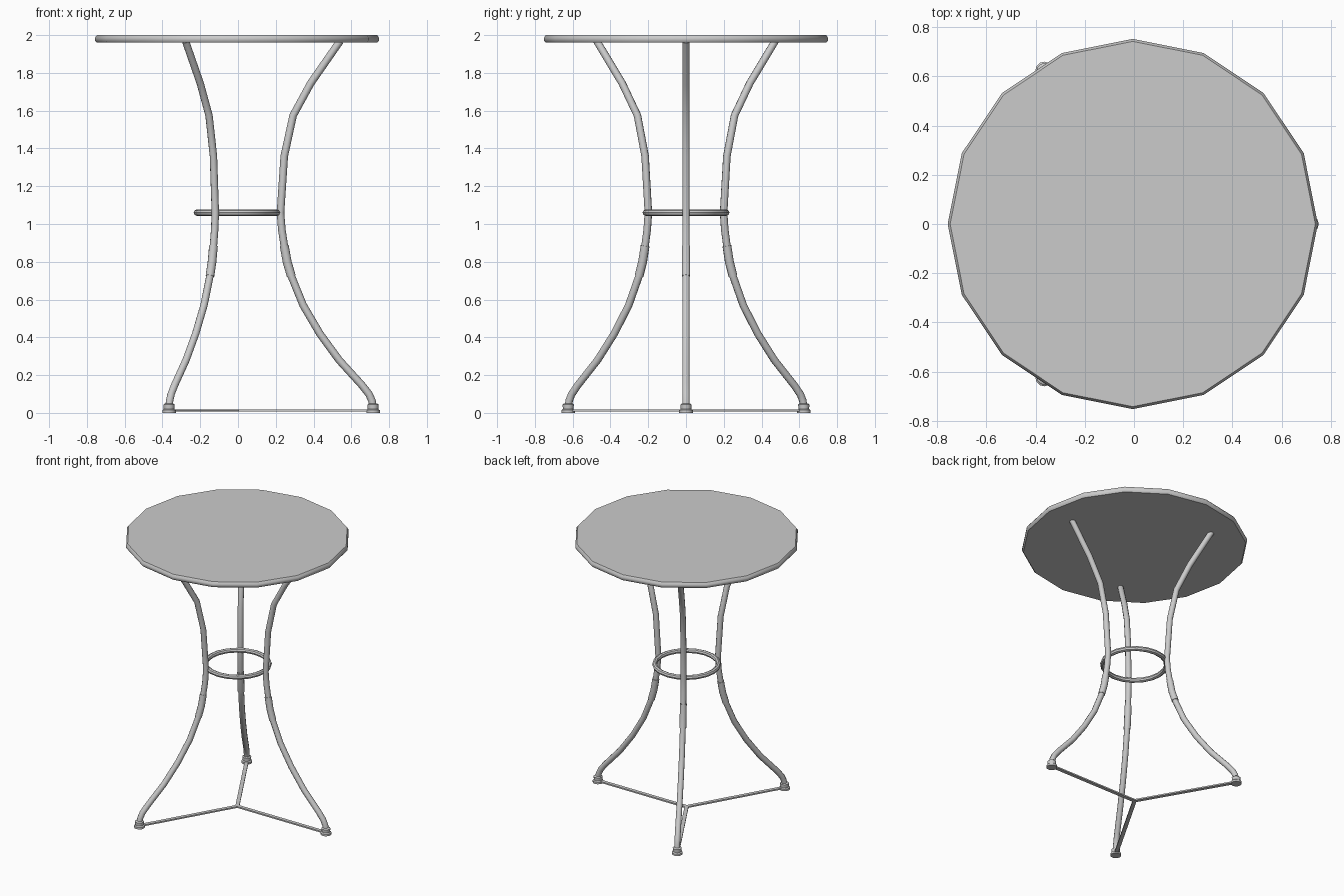
import bpy, bmesh
from math import sin, cos, pi, radians
from mathutils import Vector, Matrix

if "Cube" in bpy.data.objects:
    bpy.data.objects.remove(bpy.data.objects["Cube"])

CX = -0.005  # axis of the table


def finish(bm, name, angle=0.0, smooth=40):
    bmesh.ops.recalc_face_normals(bm, faces=bm.faces)
    bm.transform(Matrix.Translation((CX, 0, 0)) @ Matrix.Rotation(angle, 4, 'Z'))
    me = bpy.data.meshes.new(name)
    bm.to_mesh(me)
    bm.free()
    ob = bpy.data.objects.new(name, me)
    bpy.context.collection.objects.link(ob)
    bpy.ops.object.select_all(action='DESELECT')
    ob.select_set(True)
    bpy.context.view_layer.objects.active = ob
    if smooth:
        bpy.ops.object.shade_smooth_by_angle(angle=radians(smooth))
    return ob


def skin(bm, rings, closed=False):
    n = len(rings[0])
    pairs = list(zip(rings, rings[1:]))
    if closed:
        pairs.append((rings[-1], rings[0]))
    else:
        bm.faces.new(rings[0])
        bm.faces.new(rings[-1])
    for a, b in pairs:
        for i in range(n):
            j = (i + 1) % n
            bm.faces.new((a[i], a[j], b[j], b[i]))


def lathe(name, profile, sides, x=0.0, angle=0.0, closed=False):
    bm = bmesh.new()
    rings = [[bm.verts.new((x + r * cos(2 * pi * i / sides), r * sin(2 * pi * i / sides), z))
              for i in range(sides)] for r, z in profile]
    skin(bm, rings, closed)
    return finish(bm, name, angle)


def tube(name, path, radius, angle, sides=10):
    """Sweep a round section along a path of (r, z) points."""
    bm = bmesh.new()
    pts = [Vector((r, 0, z)) for r, z in path]
    rings = []
    for k, p in enumerate(pts):
        t = (pts[min(k + 1, len(pts) - 1)] - pts[max(k - 1, 0)]).normalized()
        n = Vector((-t.z, 0, t.x))
        rings.append([bm.verts.new(p + radius * (n * cos(2 * pi * i / sides)
                      + Vector((0, 1, 0)) * sin(2 * pi * i / sides))) for i in range(sides)])
    skin(bm, rings)
    return finish(bm, name, angle)


# Table top: sixteen-sided disc with a softened rim
lathe("table_top", [(0.743, 1.96), (0.752, 1.971), (0.752, 1.986), (0.742, 2.0)], 16)

# Ring that ties the legs together
lathe("leg_ring", [(0.213 + 0.017 * cos(2 * pi * i / 8), 1.06 + 0.017 * sin(2 * pi * i / 8))
                   for i in range(8)], 20, closed=True)

# Leg curve from the top down to the foot
upper = [(0.545, 1.968), (0.39, 1.745), (0.297, 1.575), (0.25, 1.36), (0.23, 1.06), (0.237, 0.97)]
sleeve = [(0.25, 0.885), (0.265, 0.80), (0.287, 0.725)]
lower = [(0.35, 0.57), (0.438, 0.42), (0.54, 0.28), (0.66, 0.148), (0.698, 0.10),
         (0.714, 0.065), (0.72, 0.03)]

for k in range(3):
    a = k * 2 * pi / 3
    tube(f"leg_{k + 1}", upper + sleeve + lower, 0.02, a)
    tube(f"leg_sleeve_{k + 1}", sleeve, 0.0235, a)
    # Stepped foot
    lathe(f"foot_{k + 1}", [(0.036, 0), (0.036, 0.014), (0.028, 0.02), (0.03, 0.044),
                            (0.022, 0.05)], 12, 0.72, a)
    # Thin flat floor brace
    bm = bmesh.new()
    bmesh.ops.create_cube(bm, size=1)
    bm.transform(Matrix.Translation((0.36, 0, 0.012)) @ Matrix.Diagonal((0.72, 0.026, 0.01, 1)))
    finish(bm, f"floor_brace_{k + 1}", a, smooth=0)
